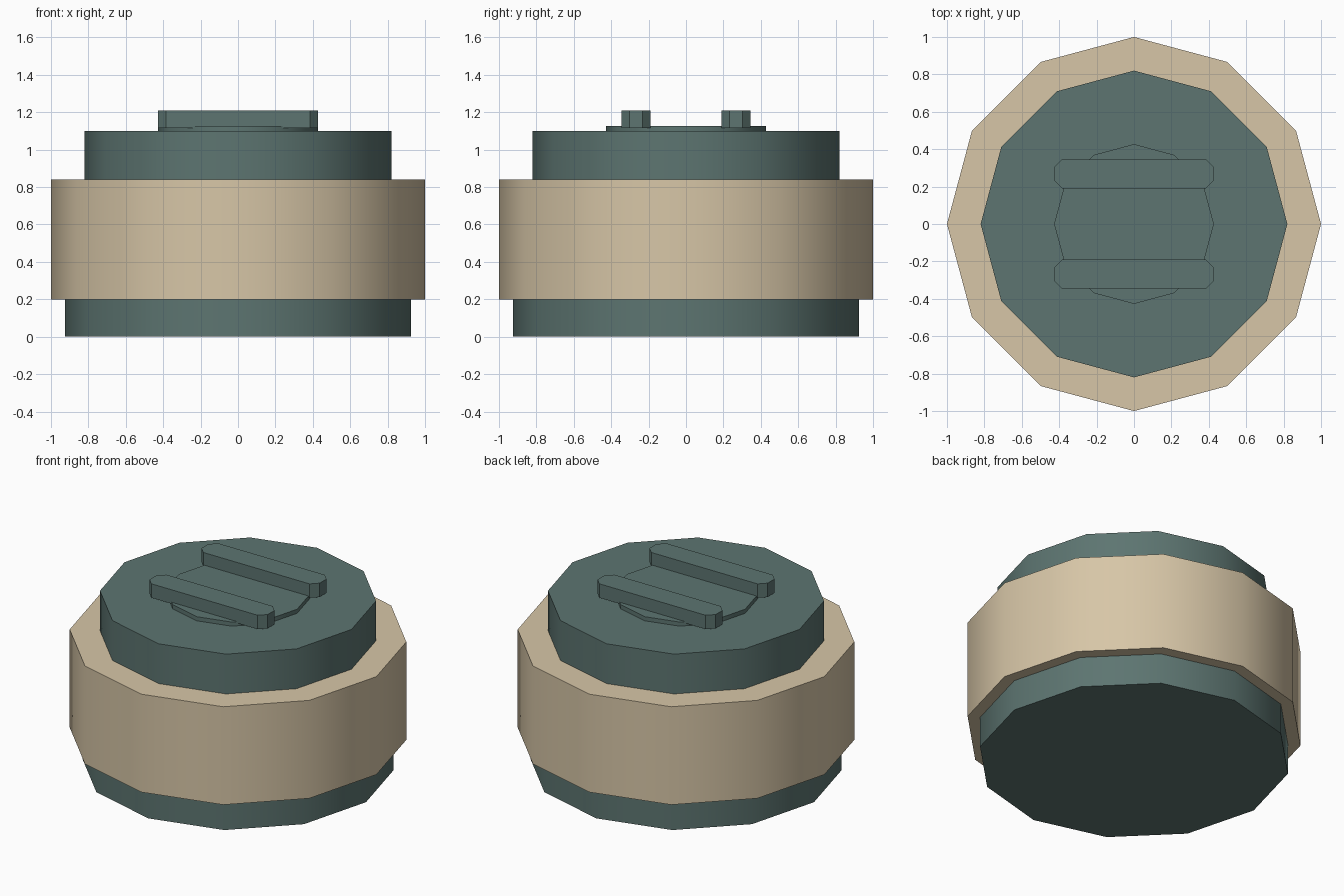
import bpy, bmesh, math

if "Cube" in bpy.data.objects:
    bpy.data.objects.remove(bpy.data.objects["Cube"])

def material(name, rgb):
    m = bpy.data.materials.new(name)
    m.diffuse_color = (*rgb, 1)
    m.use_nodes = True
    m.node_tree.nodes["Principled BSDF"].inputs["Base Color"].default_value = m.diffuse_color
    return m

TEAL = material("dark teal", (0.109, 0.178, 0.165))
TAN = material("warm tan", (0.68, 0.565, 0.386))

def prism(name, outline, z0, z1, mat, smooth=False):
    """Extrude a counter-clockwise outline from z0 to z1."""
    bm = bmesh.new()
    face = bm.faces.new([bm.verts.new((x, y, z0)) for x, y in outline])
    new = bmesh.ops.extrude_face_region(bm, geom=[face], use_keep_orig=True)["geom"]
    for v in new:
        if isinstance(v, bmesh.types.BMVert):
            v.co.z = z1
    bmesh.ops.recalc_face_normals(bm, faces=bm.faces)
    me = bpy.data.meshes.new(name)
    bm.to_mesh(me)
    bm.free()
    me.materials.append(mat)
    ob = bpy.data.objects.new(name, me)
    bpy.context.collection.objects.link(ob)
    if smooth:
        bpy.ops.object.select_all(action='DESELECT')
        ob.select_set(True)
        bpy.context.view_layer.objects.active = ob
        bpy.ops.object.shade_smooth_by_angle(angle=math.radians(40))
    return ob

def ring(r, n=12):
    return [(r * math.cos(2 * math.pi * i / n), r * math.sin(2 * math.pi * i / n)) for i in range(n)]

# Stacked twelve-sided body
prism("base", ring(0.925), 0, 0.2, TEAL, True)
prism("middle_band", ring(1.0), 0.2, 0.84, TAN, True)
prism("upper_drum", ring(0.82), 0.84, 1.1, TEAL, True)
prism("top_disc", ring(0.427), 1.1, 1.127, TEAL, True)

# Two raised bars with clipped corners
def bar(name, yc, hx=0.427, hy=0.078, c=0.043):
    pts = [(hx - c, -hy), (hx, c - hy), (hx, hy - c), (hx - c, hy)]
    pts += [(-x, -y) for x, y in pts]
    prism(name, [(x, y + yc) for x, y in pts], 1.117, 1.208, TEAL)

bar("front_bar", -0.268)
bar("back_bar", 0.268)
